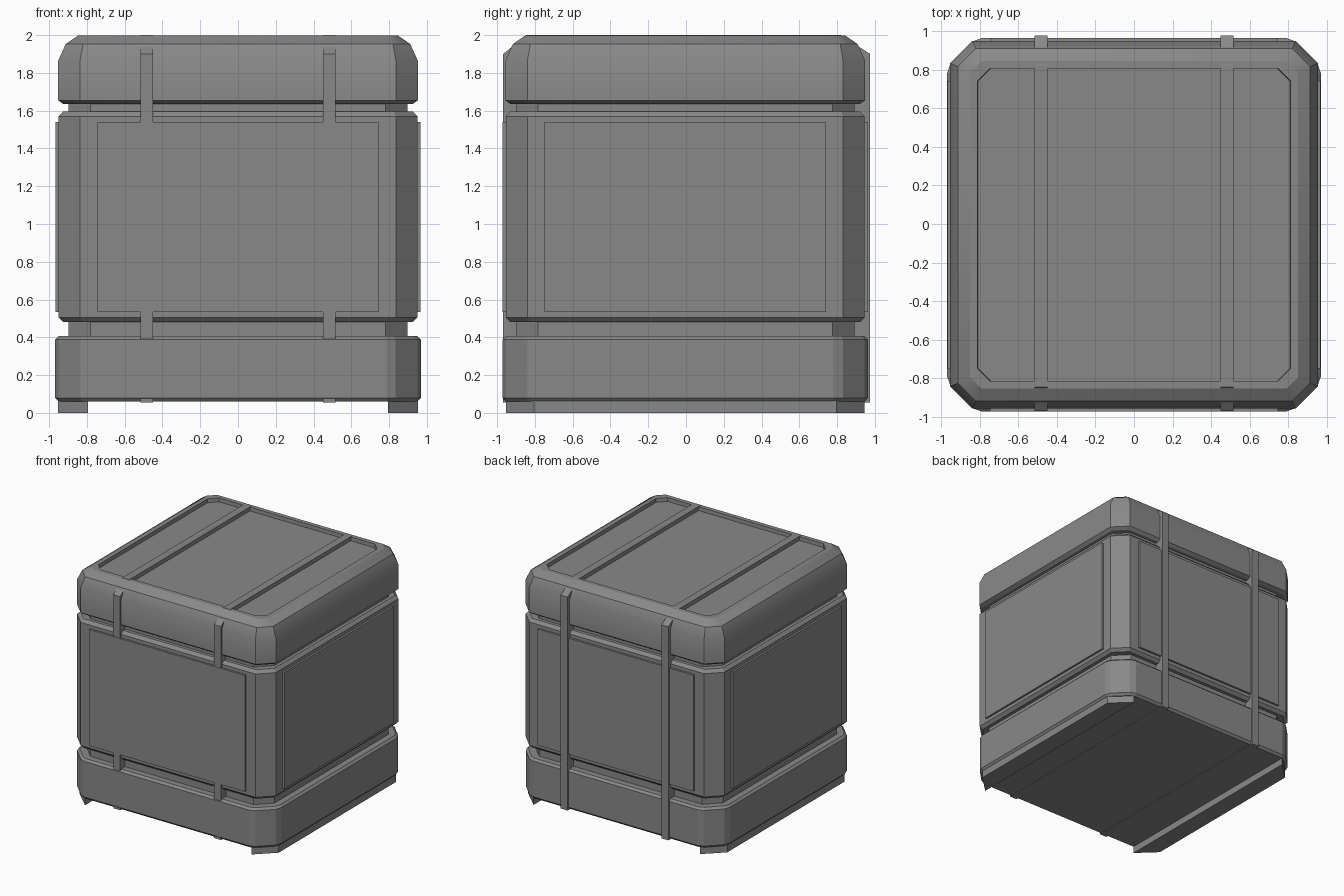
import bpy, bmesh, math

cube = bpy.data.objects.get("Cube")
if cube:
    bpy.data.objects.remove(cube, do_unlink=True)

grey = bpy.data.materials.new("crate grey")
grey.use_nodes = True
COLOUR = (0.25, 0.25, 0.25, 1)
grey.diffuse_color = COLOUR
grey.node_tree.nodes["Principled BSDF"].inputs["Base Color"].default_value = COLOUR

SHIFT_Y = -0.004


def finish(name, bm):
    bmesh.ops.recalc_face_normals(bm, faces=bm.faces)
    mesh = bpy.data.meshes.new(name)
    bm.to_mesh(mesh)
    bm.free()
    mesh.materials.append(grey)
    obj = bpy.data.objects.new(name, mesh)
    bpy.context.collection.objects.link(obj)
    return obj


def loft(name, rings):
    """Closed solid through rings of equal point count."""
    bm = bmesh.new()
    loops = [[bm.verts.new(p) for p in ring] for ring in rings]
    n = len(loops[0])
    for low, high in zip(loops, loops[1:]):
        for i in range(n):
            j = (i + 1) % n
            bm.faces.new((low[i], low[j], high[j], high[i]))
    bm.faces.new(loops[0][::-1])
    bm.faces.new(loops[-1])
    return finish(name, bm)


def corner_ring(corner, z):
    """Turn one corner's points around four sides into a full outline."""
    ring = []
    for k in range(4):
        for x, y in corner:
            for _ in range(k):
                x, y = -y, x
            ring.append((x, y + SHIFT_Y, z))
    return ring


def octagon(half, edge, z):
    return corner_ring([(half, edge), (edge, half)], z)


def prism(name, points, z0, z1):
    return loft(name, [[(x, y, z) for x, y in points] for z in (z0, z1)])


# Base band with bevelled corner guards
def base_ring(d, z):
    return corner_ring([(0.968 - d, 0.785), (0.95 - d, 0.835 - d / 2),
                        (0.835 - d / 2, 0.95 - d), (0.785, 0.968 - d)], z)


loft("base_band", [base_ring(0.018, 0.06), base_ring(0, 0.08),
                   base_ring(0, 0.388), base_ring(0.018, 0.406)])

# Recessed necks between the sections
loft("lower_neck", [octagon(0.897, 0.78, z) for z in (0.39, 0.5)])
loft("upper_neck", [octagon(0.897, 0.78, z) for z in (1.58, 1.65)])

# Main body with chamfered rims
loft("body", [octagon(0.925, 0.825, 0.48), octagon(0.95, 0.836, 0.505),
              octagon(0.95, 0.836, 1.57), octagon(0.925, 0.825, 1.595)])

# Rounded lid with a raised rim and sunken top
lid = loft("lid", [octagon(0.925, 0.825, 1.635), octagon(0.952, 0.836, 1.655),
                   octagon(0.952, 0.836, 1.865), octagon(0.912, 0.82, 1.953),
                   octagon(0.848, 0.79, 1.997), octagon(0.81, 0.745, 1.997),
                   octagon(0.808, 0.743, 1.965)])
bpy.ops.object.select_all(action="DESELECT")
lid.select_set(True)
bpy.context.view_layer.objects.active = lid
bpy.ops.object.shade_smooth_by_angle(angle=math.radians(30))

# Thin raised panels on the four sides
for k, side in enumerate(("left", "back", "right", "front")):
    panel = prism(side + "_panel", [(0.94, -0.745), (0.967, -0.745),
                                    (0.967, 0.745), (0.94, 0.745)], 0.535, 1.54)
    panel.rotation_euler.z = k * math.pi / 2
    panel.location.y = SHIFT_Y

for sign, side in ((1, "left"), (-1, "right")):
    # Skids under the base
    prism(side + "_skid", [(sign * x, y + SHIFT_Y) for x, y in
                           ((0.795, -0.95), (0.952, -0.8),
                            (0.952, 0.8), (0.795, 0.95))], 0, 0.065)

    # Straps wrapped over the lid and under the base
    profile = ((-0.968, 0.055), (-0.968, 1.9), (-0.845, 2),
               (0.82, 2), (0.975, 1.9), (0.975, 0.055))
    loft(side + "_strap", [[(sign * 0.482 + w, y, z) for y, z in profile]
                           for w in (-0.033, 0.033)])
